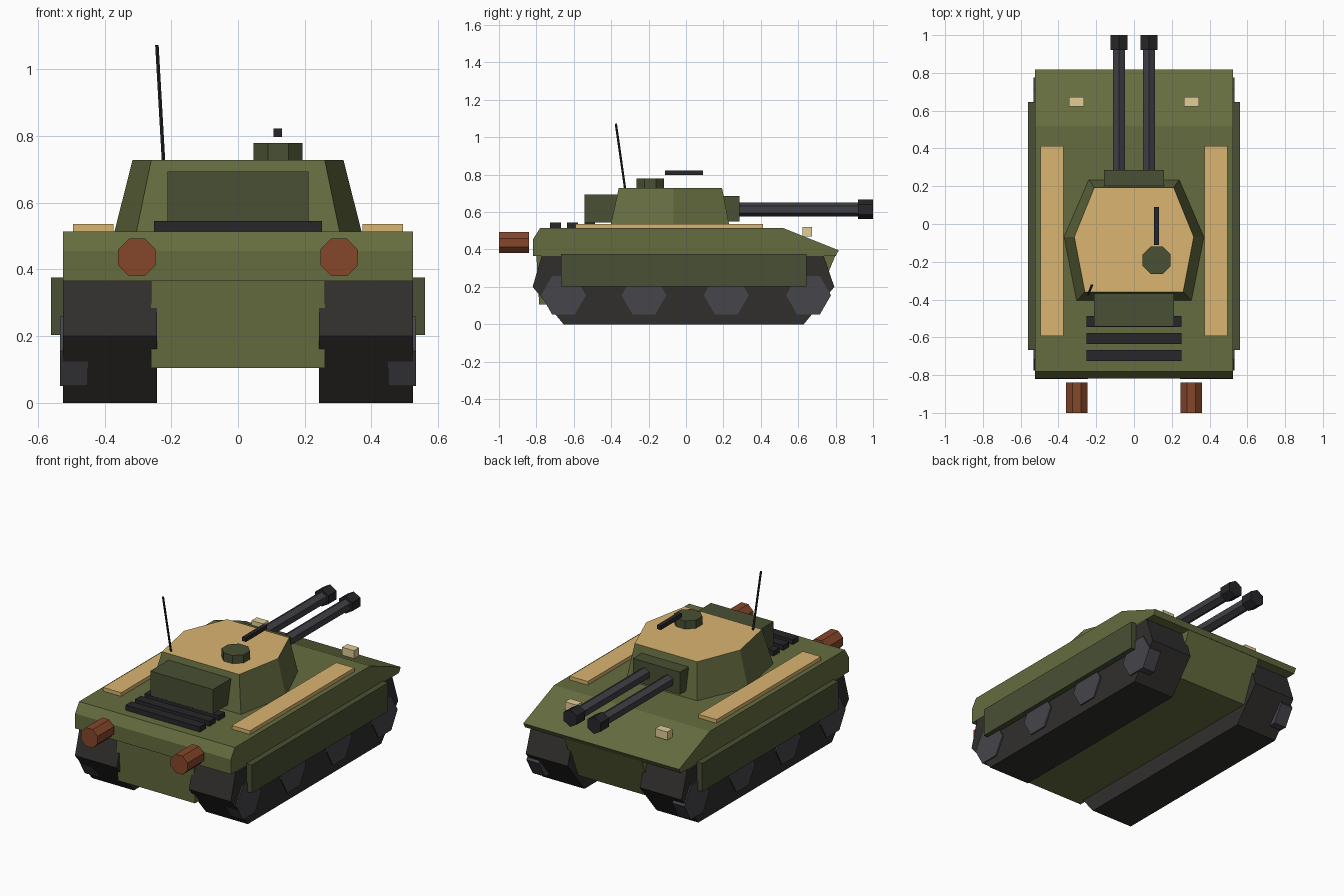
import bpy, bmesh, math
from mathutils import Vector

if "Cube" in bpy.data.objects:
    bpy.data.objects.remove(bpy.data.objects["Cube"])


def material(name, r, g, b):
    m = bpy.data.materials.new(name)
    m.diffuse_color = (r, g, b, 1)
    m.use_nodes = True
    m.node_tree.nodes["Principled BSDF"].inputs["Base Color"].default_value = m.diffuse_color
    return m


OLIVE = material("olive", 0.13, 0.15, 0.05)
DARK_OLIVE = material("dark_olive", 0.065, 0.08, 0.033)
SAND = material("sand", 0.70, 0.46, 0.16)
RUBBER = material("rubber", 0.03, 0.028, 0.027)
WHEEL = material("wheel_grey", 0.06, 0.06, 0.07)
GUN = material("gun_metal", 0.05, 0.05, 0.06)
BLACK = material("black", 0.02, 0.02, 0.023)
RUST = material("rust", 0.235, 0.062, 0.024)
LAMP = material("lamp", 0.75, 0.61, 0.31)


def loft(name, ring_a, ring_b, mat, cap_mat=None):
    """Solid between two matching rings of points; cap_mat colours the ring_b cap."""
    bm = bmesh.new()
    a = [bm.verts.new(p) for p in ring_a]
    b = [bm.verts.new(p) for p in ring_b]
    bm.faces.new(a)
    cap = bm.faces.new(b)
    n = len(a)
    for i in range(n):
        j = (i + 1) % n
        bm.faces.new((a[i], a[j], b[j], b[i]))
    if cap_mat:
        cap.material_index = 1
    bmesh.ops.recalc_face_normals(bm, faces=bm.faces)
    mesh = bpy.data.meshes.new(name)
    bm.to_mesh(mesh)
    bm.free()
    for m in (mat, cap_mat):
        if m:
            mesh.materials.append(m)
    obj = bpy.data.objects.new(name, mesh)
    bpy.context.collection.objects.link(obj)
    return obj


def side_prism(name, x0, x1, profile, mat):
    """Extrude a (y, z) profile along x."""
    return loft(name, [(x0, y, z) for y, z in profile],
                [(x1, y, z) for y, z in profile], mat)


def box(name, x0, x1, y0, y1, z0, z1, mat):
    return side_prism(name, x0, x1, [(y0, z0), (y1, z0), (y1, z1), (y0, z1)], mat)


def rod(name, start, end, radius, sides, mat, turn=0.0):
    """Straight prism with a regular cross-section between two points."""
    start, end = Vector(start), Vector(end)
    axis = (end - start).normalized()
    up = Vector((0, 0, 1)) if abs(axis.z) < 0.9 else Vector((0, 1, 0))
    u = up.cross(axis).normalized()
    v = axis.cross(u)
    ring = []
    for i in range(sides):
        t = turn + math.tau * i / sides
        ring.append(v * radius * math.cos(t) + u * radius * math.sin(t))
    return loft(name, [start + p for p in ring], [end + p for p in ring], mat)


# Hull
side_prism("upper_hull", -0.525, 0.525,
           [(-0.818, 0.365), (-0.818, 0.455), (-0.78, 0.514), (0.52, 0.514),
            (0.817, 0.395), (0.80, 0.365)], OLIVE)
side_prism("lower_hull", -0.26, 0.26,
           [(-0.80, 0.37), (-0.785, 0.105), (0.69, 0.105), (0.80, 0.37)], OLIVE)

# Running gear and fittings repeated on both sides
track = [(-0.82, 0.20), (-0.655, 0), (0.63, 0), (0.793, 0.20), (0.735, 0.37), (-0.77, 0.37)]
for s, side in ((-1, "left"), (1, "right")):
    side_prism(f"track_{side}", s * 0.243, s * 0.525, track, RUBBER)
    for i, y in enumerate((-0.655, -0.225, 0.215, 0.655)):
        rod(f"wheel_{side}_{i + 1}", (s * 0.45, y, 0.155), (s * 0.533, y, 0.155),
            0.12, 6, WHEEL, math.pi / 6)
    box(f"skirt_{side}", s * 0.525, s * 0.561, -0.668, 0.645, 0.203, 0.375, DARK_OLIVE)
    box(f"deck_strip_{side}", s * 0.373, s * 0.495, -0.592, 0.413, 0.51, 0.536, SAND)
    box(f"headlight_{side}", s * 0.265, s * 0.345, 0.623, 0.673, 0.47, 0.52, LAMP)
    rod(f"exhaust_{side}", (s * 0.303, -1, 0.436), (s * 0.303, -0.84, 0.436),
        0.061, 8, RUST, math.pi / 8)
    rod(f"gun_barrel_{side}", (s * 0.08, 0.26, 0.614), (s * 0.08, 0.95, 0.614),
        0.037, 6, GUN)
    rod(f"muzzle_{side}", (s * 0.08, 0.92, 0.614), (s * 0.08, 1.0, 0.614),
        0.052, 6, BLACK)


# Turret
def mirrored_ring(half, z):
    return [(x, y, z) for x, y in half] + [(-x, y, z) for x, y in reversed(half)]


loft("turret", mirrored_ring([(0.24, 0.235), (0.371, -0.068), (0.305, -0.407)], 0.51),
     mirrored_ring([(0.21, 0.193), (0.316, -0.068), (0.26, -0.36)], 0.728), OLIVE, SAND)
box("mantlet", -0.159, 0.159, 0.18, 0.285, 0.55, 0.686, DARK_OLIVE)
box("turret_bustle", -0.211, 0.211, -0.543, -0.35, 0.545, 0.693, DARK_OLIVE)

# Engine deck slats
for i, y in enumerate((-0.697, -0.606, -0.515)):
    box(f"engine_slat_{i + 1}", -0.251, 0.251, y - 0.029, y + 0.029, 0.51, 0.545, BLACK)

# Roof fittings
rod("cupola", (0.12, -0.192, 0.72), (0.12, -0.192, 0.778), 0.08, 8, DARK_OLIVE, math.pi / 8)
box("roof_gun", 0.107, 0.132, -0.112, 0.09, 0.797, 0.822, BLACK)
rod("antenna", (-0.223, -0.325, 0.72), (-0.243, -0.375, 1.072), 0.006, 6, BLACK)
